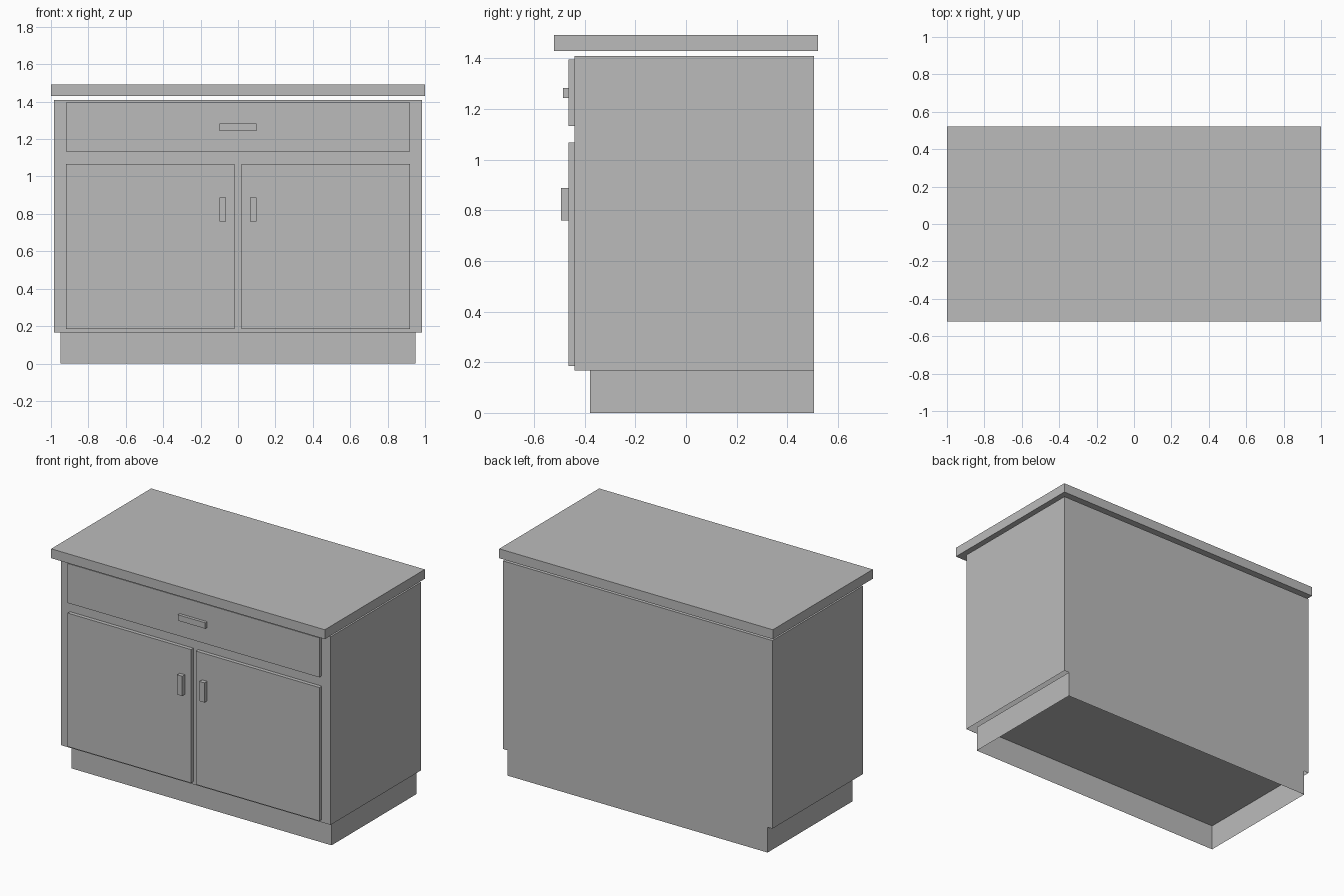
import bpy, bmesh

if "Cube" in bpy.data.objects:
    bpy.data.objects.remove(bpy.data.objects["Cube"])

grey = bpy.data.materials.new("plain grey")
grey.diffuse_color = (0.5, 0.5, 0.5, 1)
grey.use_nodes = True
grey.node_tree.nodes["Principled BSDF"].inputs["Base Color"].default_value = grey.diffuse_color


def box(name, x, y, z, open_bottom=False):
    """Box from (min, max) ranges, optionally without its underside."""
    bm = bmesh.new()
    bmesh.ops.create_cube(bm, size=1)
    for v in bm.verts:
        v.co = [r[0] if c < 0 else r[1] for c, r in zip(v.co, (x, y, z))]
    if open_bottom:
        bm.normal_update()
        under = [f for f in bm.faces if f.normal.z < -0.5]
        bmesh.ops.delete(bm, geom=under, context='FACES_ONLY')
    mesh = bpy.data.meshes.new(name)
    bm.to_mesh(mesh)
    bm.free()
    mesh.materials.append(grey)
    obj = bpy.data.objects.new(name, mesh)
    bpy.context.collection.objects.link(obj)
    return obj


# Main volumes: recessed plinth, carcass and floating worktop
box("plinth", (-0.95, 0.95), (-0.38, 0.505), (0, 0.167), open_bottom=True)
box("carcass", (-0.985, 0.985), (-0.44, 0.505), (0.167, 1.41), open_bottom=True)
box("worktop", (-1, 1), (-0.522, 0.522), (1.43, 1.492))

# Drawer front and its horizontal pull
box("drawer_front", (-0.92, 0.92), (-0.465, -0.44), (1.134, 1.395))
box("drawer_handle", (-0.10, 0.10), (-0.485, -0.465), (1.244, 1.283))

# Pair of doors with upright pulls near the middle
for side, s in (("left", -1), ("right", 1)):
    box(side + "_door", sorted((s * 0.018, s * 0.92)), (-0.465, -0.44), (0.185, 1.067))
    box(side + "_door_handle", sorted((s * 0.063, s * 0.10)), (-0.493, -0.465), (0.759, 0.889))
